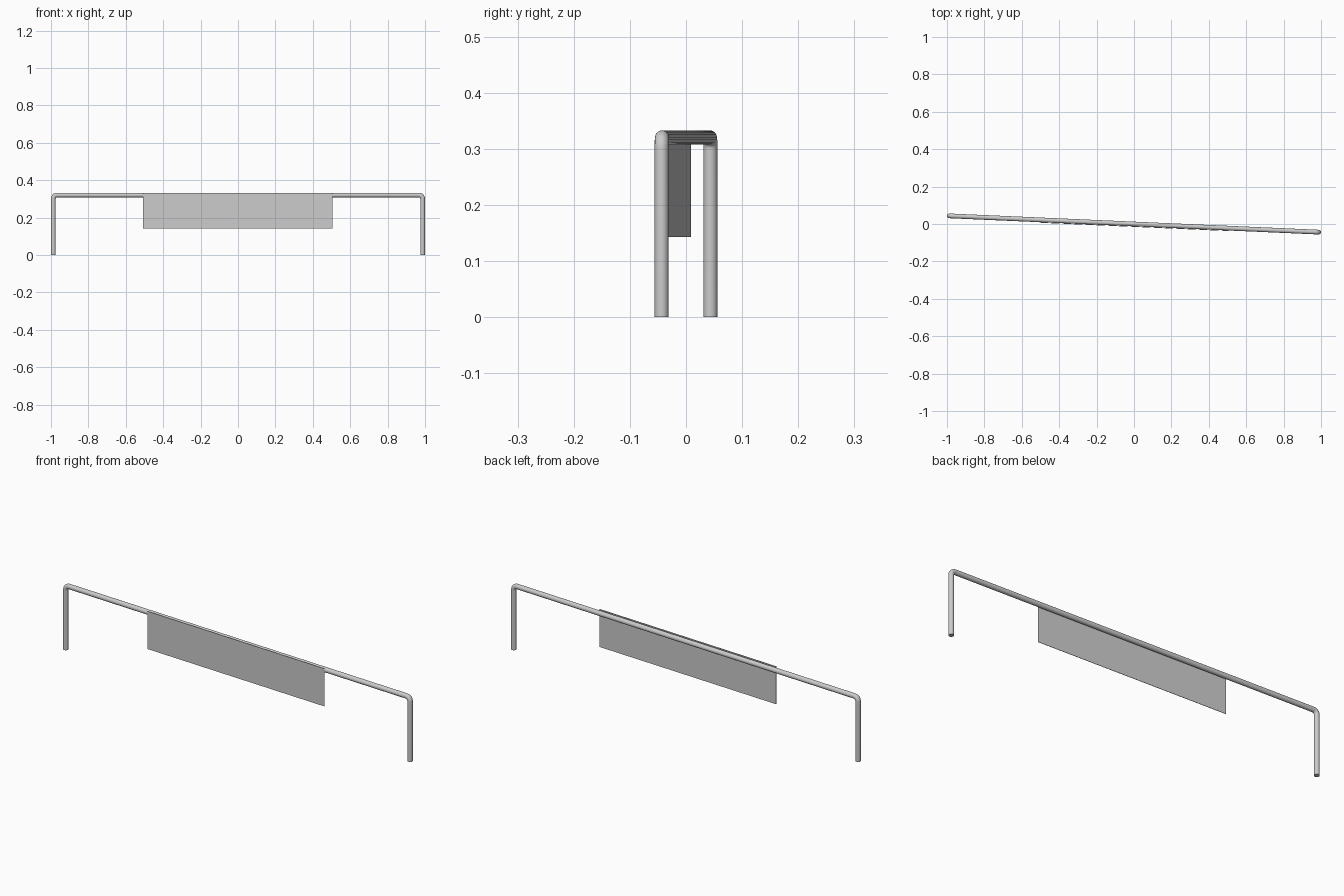
import bpy
from math import sin, cos, pi, hypot, atan2

if "Cube" in bpy.data.objects:
    bpy.data.objects.remove(bpy.data.objects["Cube"])

R = 0.0125                      # tube radius
X, Y = 0.9875, 0.0435           # leg centre
L, ANGLE = hypot(X, Y), atan2(-Y, X)
H, BEND = 0.3205, 0.02          # rail axis height, bend radius

# Bent tube: leg, rounded corner, rail, mirrored corner and leg
half = [(L, 0.0)]
for i in range(9):
    a = i / 8 * pi / 2
    half.append((L - BEND + BEND * cos(a), H - BEND + BEND * sin(a)))
path = half + [(-x, z) for x, z in reversed(half)]

curve = bpy.data.curves.new("tube_rail", "CURVE")
curve.dimensions = "3D"
curve.bevel_depth = R
curve.bevel_resolution = 6
curve.use_fill_caps = True
spline = curve.splines.new("POLY")
spline.points.add(len(path) - 1)
for p, (x, z) in zip(spline.points, path):
    p.co = (x, 0, z, 1)
rail = bpy.data.objects.new("tube_rail", curve)
bpy.context.collection.objects.link(rail)
rail.rotation_euler.z = ANGLE
bpy.context.view_layer.objects.active = rail
rail.select_set(True)
bpy.ops.object.convert(target="MESH")
bpy.ops.object.shade_smooth_by_angle()

# Thin sign panel fixed to the front of the rail
offset = -0.0145
bpy.ops.mesh.primitive_cube_add(
    size=1,
    location=(-sin(ANGLE) * offset, cos(ANGLE) * offset, 0.238),
    rotation=(0, 0, ANGLE))
panel = bpy.context.object
panel.name = "sign_panel"
panel.scale = (1.015, 0.002, 0.19)
